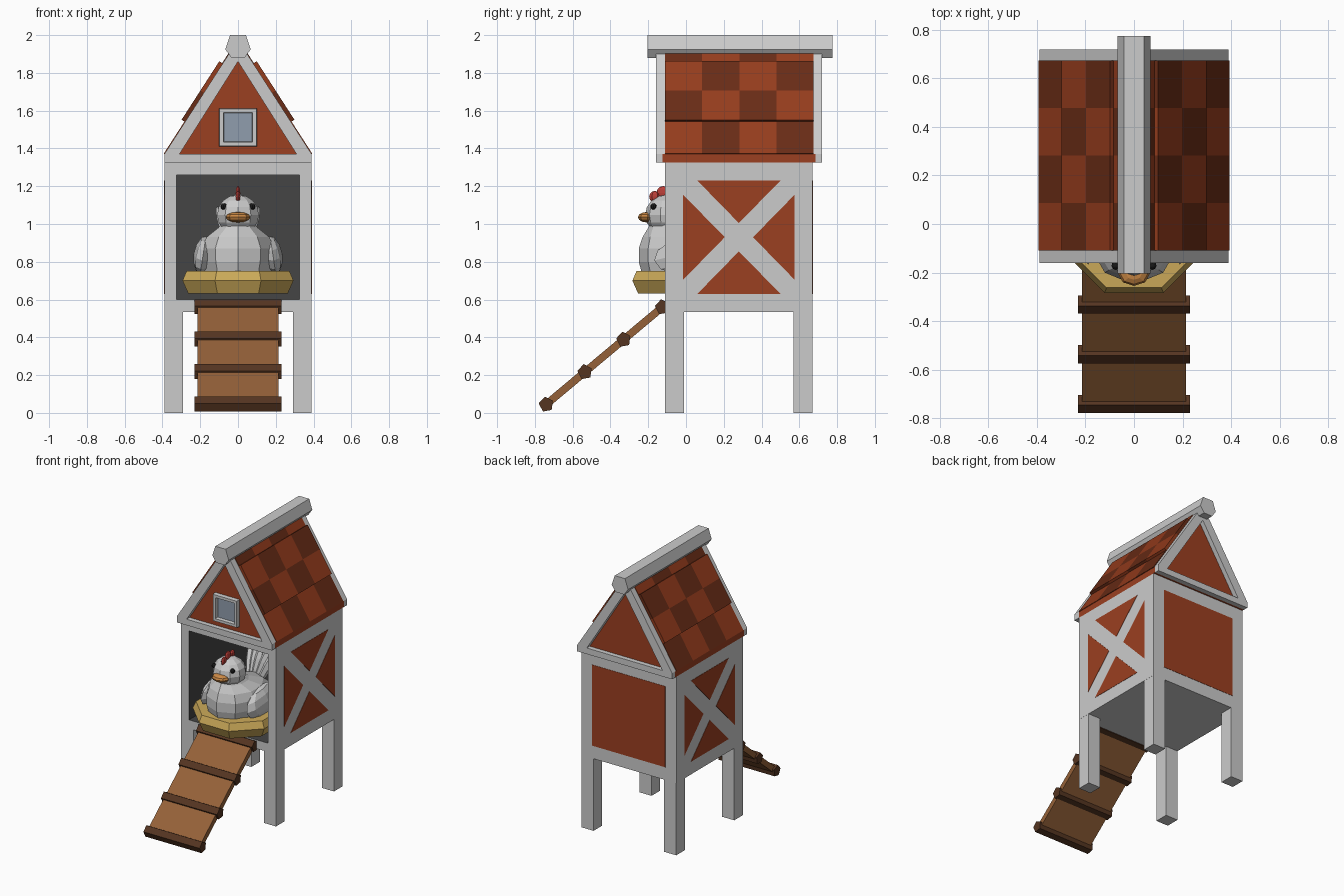
import bpy, bmesh, math
from mathutils import Vector, Matrix

if "Cube" in bpy.data.objects:
    bpy.data.objects.remove(bpy.data.objects["Cube"])

def mat(name, r, g, b):
    m = bpy.data.materials.new(name)
    m.diffuse_color = (r, g, b, 1)
    m.use_nodes = True
    m.node_tree.nodes["Principled BSDF"].inputs["Base Color"].default_value = m.diffuse_color
    return m

RED = mat("barn_red", 0.33, 0.05, 0.015)
TILE = [mat("tile_light", 0.30, 0.045, 0.012), mat("tile_dark", 0.14, 0.025, 0.008)]
DARK = mat("dark_inside", 0.06, 0.06, 0.06)
WOOD = mat("wood", 0.30, 0.12, 0.04)
BARK = mat("dark_wood", 0.09, 0.035, 0.015)
STRAW = mat("straw", 0.60, 0.40, 0.10)
BLACK = mat("black", 0.01, 0.01, 0.01)
COMB = mat("comb_red", 0.50, 0.05, 0.04)
BEAK = mat("beak_orange", 0.60, 0.25, 0.06)
GLASS = mat("window_glass", 0.28, 0.34, 0.42)

def finish(name, bm, m=None):
    bmesh.ops.recalc_face_normals(bm, faces=bm.faces)
    me = bpy.data.meshes.new(name)
    bm.to_mesh(me)
    bm.free()
    ob = bpy.data.objects.new(name, me)
    bpy.context.collection.objects.link(ob)
    if m:
        me.materials.append(m)
    return ob

def loft(name, rings, m=None, closed=False):
    """Skin a list of point rings; cap the ends unless the loft closes on itself."""
    bm = bmesh.new()
    vs = [[bm.verts.new(p) for p in r] for r in rings]
    n = len(vs[0])
    for a, b in zip(vs, vs[1:] + (vs[:1] if closed else [])):
        for i in range(n):
            bm.faces.new((a[i], a[(i + 1) % n], b[(i + 1) % n], b[i]))
    if not closed:
        bm.faces.new(vs[0])
        bm.faces.new(vs[-1])
    return finish(name, bm, m)

def prism(name, pts, axis, lo, hi, m=None):
    """Extrude a 2D outline along x (outline in yz) or y (outline in xz)."""
    def put(p, t):
        return (t, p[0], p[1]) if axis == "x" else (p[0], t, p[1])
    return loft(name, [[put(p, t) for p in pts] for t in (lo, hi)], m)

def rect(a, b, c, d):
    return [(a, c), (b, c), (b, d), (a, d)]

def blob(name, loc, scale, m=None, seg=8, rings=6, rot=(0, 0, 0)):
    bm = bmesh.new()
    bmesh.ops.create_uvsphere(bm, u_segments=seg, v_segments=rings, radius=1)
    ob = finish(name, bm, m)
    ob.location, ob.scale, ob.rotation_euler = loc, scale, rot
    return ob

# House body: box with the front opening inset and pushed in
bm = bmesh.new()
bmesh.ops.create_cube(bm, size=1, matrix=Matrix.Translation((0, 0.28, 0.93)) @ Matrix.Diagonal((0.78, 0.78, 0.79, 1)))
front = min(bm.faces, key=lambda f: f.calc_center_median().y)
bmesh.ops.inset_region(bm, faces=[front], thickness=0.092)
cav = bmesh.ops.extrude_discrete_faces(bm, faces=[front])["faces"][0]
bmesh.ops.translate(bm, verts=cav.verts, vec=(0, 0.7, 0))
for f in [cav] + [f for e in cav.edges for f in e.link_faces]:
    f.material_index = 1
body = finish("house_body", bm)
body.data.materials.append(mat("white_paint", 0.8, 0.8, 0.8))
body.data.materials.append(DARK)

# Legs
for s, side in ((-1, "left"), (1, "right")):
    for y, end in ((-0.11, "front"), (0.57, "back")):
        prism(f"{end}_{side}_leg", rect(y, y + 0.1, 0, 0.54), "x", s * 0.29, s * 0.389)

# Side panels: four red triangles leave a white cross
a, A, b, B, w = -0.015, 0.575, 0.63, 1.23, 0.075
cy, cz = (a + A) / 2, (b + B) / 2
tris = [[(a + w, B), (A - w, B), (cy, cz + w)], [(a + w, b), (A - w, b), (cy, cz - w)],
        [(a, b + w), (a, B - w), (cy - w, cz)], [(A, b + w), (A, B - w), (cy + w, cz)]]
for s in (-1, 1):
    for t in tris:
        prism("side_panel", t, "x", s * 0.385, s * 0.392, RED)
prism("back_panel", rect(-0.3, 0.3, 0.63, 1.23), "y", 0.665, 0.672, RED)

# Roof core with red gables
prism("roof_core", [(-0.39, 1.325), (0.39, 1.325), (0.39, 1.37), (0.02, 1.943), (-0.02, 1.943), (-0.39, 1.37)],
      "y", -0.125, 0.685, RED)

# Gable trim, front and back
for y0, y1 in ((-0.16, -0.11), (0.67, 0.72)):
    prism("gable_sill", [(-0.39, 1.325), (0.39, 1.325), (0.31, 1.37), (-0.31, 1.37)], "y", y0, y1)
    for s in (-1, 1):
        prism("gable_rafter", [(s * x, z) for x, z in
              ((0.39, 1.325), (0.39, 1.37), (0, 1.975), (0, 1.86), (0.31, 1.37))], "y", y0, y1)

# Roof tiles: checkered rows, the two middle rows stand proud
rows = [(1.37, 1.54, 0.004), (1.54, 1.695, 0.022), (1.695, 1.85, 0.022), (1.85, 1.93, 0.004)]
nx, nz = 0.84, 0.54
for s in (-1, 1):
    for r, (z0, z1, h) in enumerate(rows):
        x0, x1 = (0.39 - (z - 1.37) / 1.55 for z in (z0, z1))
        d = 0.01
        prof = [(x0 - nx * d, z0 - nz * d), (x0 + nx * h, z0 + nz * h),
                (x1 + nx * h, z1 + nz * h), (x1 - nx * d, z1 - nz * d)]
        for c in range(4):
            y = -0.11 + c * 0.196
            prism("roof_tile", [(s * x, z) for x, z in prof], "y", y, y + 0.196, TILE[(r + c) % 2])

# Ridge beam
prism("ridge_beam", [(-0.035, 1.88), (0.035, 1.88), (0.067, 1.925), (0.042, 2.0), (-0.042, 2.0), (-0.067, 1.925)],
      "y", -0.205, 0.775)

# Gable window: square ring and glass
def square(r, y):
    return [(x, y, z + 1.512) for x, z in rect(-r, r, -r, r)]
loft("window_frame", [square(0.102, -0.11), square(0.098, -0.155), square(0.078, -0.155), square(0.072, -0.11)], closed=True)
prism("window_glass", rect(-0.075, 0.075, 1.437, 1.587), "y", -0.13, -0.12, GLASS)

# Ramp with crossbars
p0, p1 = Vector((-0.74, 0.045)), Vector((-0.125, 0.56))
n = Vector((-(p1 - p0).y, (p1 - p0).x)).normalized() * 0.02
prism("ramp_board", [p0 - n, p1 - n, p1 + n, p0 + n], "x", -0.215, 0.215, WOOD)
for i in range(4):
    c = p0.lerp(p1, i / 3)
    pts = [(c.x + 0.04 * math.cos(t), c.y + 0.042 * math.sin(t))
           for t in (math.radians(100 + 72 * k) for k in range(5))]
    prism("ramp_bar", pts, "x", -0.23, 0.23, BARK)

# Straw nest: octagonal ring
def ring(rx, ry, z, y, n=8, off=0.5):
    return [(rx * math.cos(2 * math.pi * (k + off) / n), y + ry * math.sin(2 * math.pi * (k + off) / n), z)
            for k in range(n)]
loft("straw_nest", [ring(r, r, z, 0.01) for r, z in
     ((0.285, 0.632), (0.318, 0.70), (0.295, 0.75), (0.22, 0.752), (0.18, 0.70), (0.18, 0.632))], STRAW, closed=True)

# Hen body, wings and head
loft("hen_body", [ring(rx, ry, z, y, 10) for rx, ry, z, y in
     ((0.17, 0.22, 0.69, 0), (0.20, 0.26, 0.80, 0.01), (0.205, 0.26, 0.87, 0.01), (0.175, 0.21, 0.93, -0.02),
      (0.11, 0.13, 0.98, -0.07), (0.08, 0.08, 1.02, -0.10))])
for s in (-1, 1):
    blob("hen_wing", (s * 0.185, 0.02, 0.835), (0.05, 0.19, 0.1), rot=(0.15, s * -0.15, 0))
    blob("hen_eye", (s * 0.076, -0.172, 1.093), (0.017, 0.017, 0.017), BLACK, 8, 6)
blob("hen_head", (0, -0.1, 1.048), (0.116, 0.116, 0.108), None, 10, 8)

# Beak, comb and tail fan
blob("hen_beak", (0, -0.205, 1.036), (0.065, 0.05, 0.028), BEAK, 8, 6)
for y, z, r in ((-0.165, 1.145, 0.03), (-0.12, 1.165, 0.036), (-0.07, 1.16, 0.032)):
    blob("hen_comb", (0, y, z), (0.014, r, r), COMB, 6, 6)
for k in range(-2, 3):
    blob("tail_feather", (k * 0.035, 0.25, 1.0 - abs(k) * 0.015), (0.03, 0.045, 0.15), None, 6, 6,
         rot=(-0.5, k * 0.15, 0))
